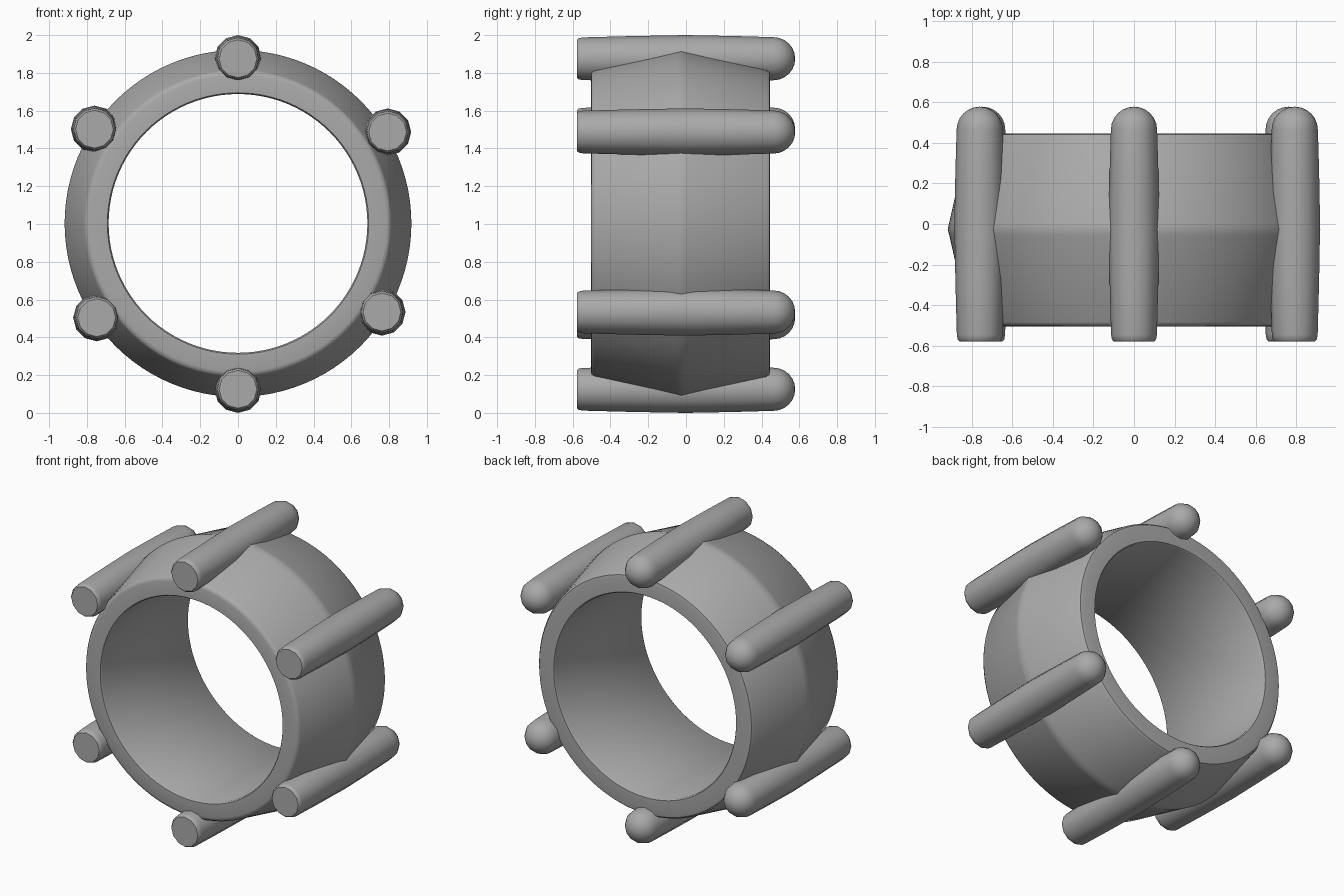
import bpy, bmesh
from math import sin, cos, pi, radians

if "Cube" in bpy.data.objects:
    bpy.data.objects.remove(bpy.data.objects["Cube"])

# Dark grey shared by all parts
grey = bpy.data.materials.new("dark_grey")
grey.diffuse_color = (0.4, 0.4, 0.4, 1)
grey.use_nodes = True
grey.node_tree.nodes["Principled BSDF"].inputs["Base Color"].default_value = grey.diffuse_color


def lathe(name, profile, sides, center, closed, smooth_angle):
    """Spin (radius, y) points around the y direction."""
    bm = bmesh.new()
    rings = []
    for r, y in profile:
        if r == 0:
            rings.append([bm.verts.new((0, y, 0))] * sides)
        else:
            rings.append([bm.verts.new((r * sin(2 * pi * i / sides), y,
                                        r * cos(2 * pi * i / sides)))
                          for i in range(sides)])
    pairs = list(zip(rings, rings[1:]))
    if closed:
        pairs.append((rings[-1], rings[0]))
    for a, b in pairs:
        for i in range(sides):
            j = (i + 1) % sides
            loop = list(dict.fromkeys((a[i], a[j], b[j], b[i])))
            bm.faces.new(loop)
    bmesh.ops.recalc_face_normals(bm, faces=bm.faces)
    mesh = bpy.data.meshes.new(name)
    bm.to_mesh(mesh)
    bm.free()
    mesh.materials.append(grey)
    obj = bpy.data.objects.new(name, mesh)
    bpy.context.collection.objects.link(obj)
    obj.location = center
    bpy.ops.object.select_all(action='DESELECT')
    obj.select_set(True)
    bpy.context.view_layer.objects.active = obj
    bpy.ops.object.shade_smooth_by_angle(angle=radians(smooth_angle))
    return obj


# Ring band: straight bore, ridged outside, softened rims
band = [(0.685, -0.494), (0.692, -0.504), (0.785, -0.504), (0.803, -0.499),
        (0.814, -0.483), (0.910, -0.056), (0.918, -0.026), (0.911, 0.004),
        (0.817, 0.425), (0.805, 0.441),
        (0.785, 0.445), (0.692, 0.445), (0.685, 0.435)]
lathe("ring_band", band, 96, (0, 0, 1.003), True, 40)

# Rods: flat front, slight swell in the middle, domed back
rod = [(0, -0.578), (0.1, -0.578), (0.109, -0.568), (0.113, -0.545),
       (0.12, -0.28), (0.125, 0), (0.12, 0.26), (0.114, 0.464)]
rod += [(0.114 * cos(a * pi / 12), 0.464 + 0.114 * sin(a * pi / 12))
        for a in range(1, 6)] + [(0, 0.578)]
spots = {"top": (0, 1.875), "upper_right": (0.792, 1.487),
         "lower_right": (0.762, 0.534), "bottom": (0, 0.125),
         "lower_left": (-0.748, 0.504), "upper_left": (-0.76, 1.502)}
for label, (x, z) in spots.items():
    lathe("rod_" + label, rod, 12, (x, 0, z), False, 40)
